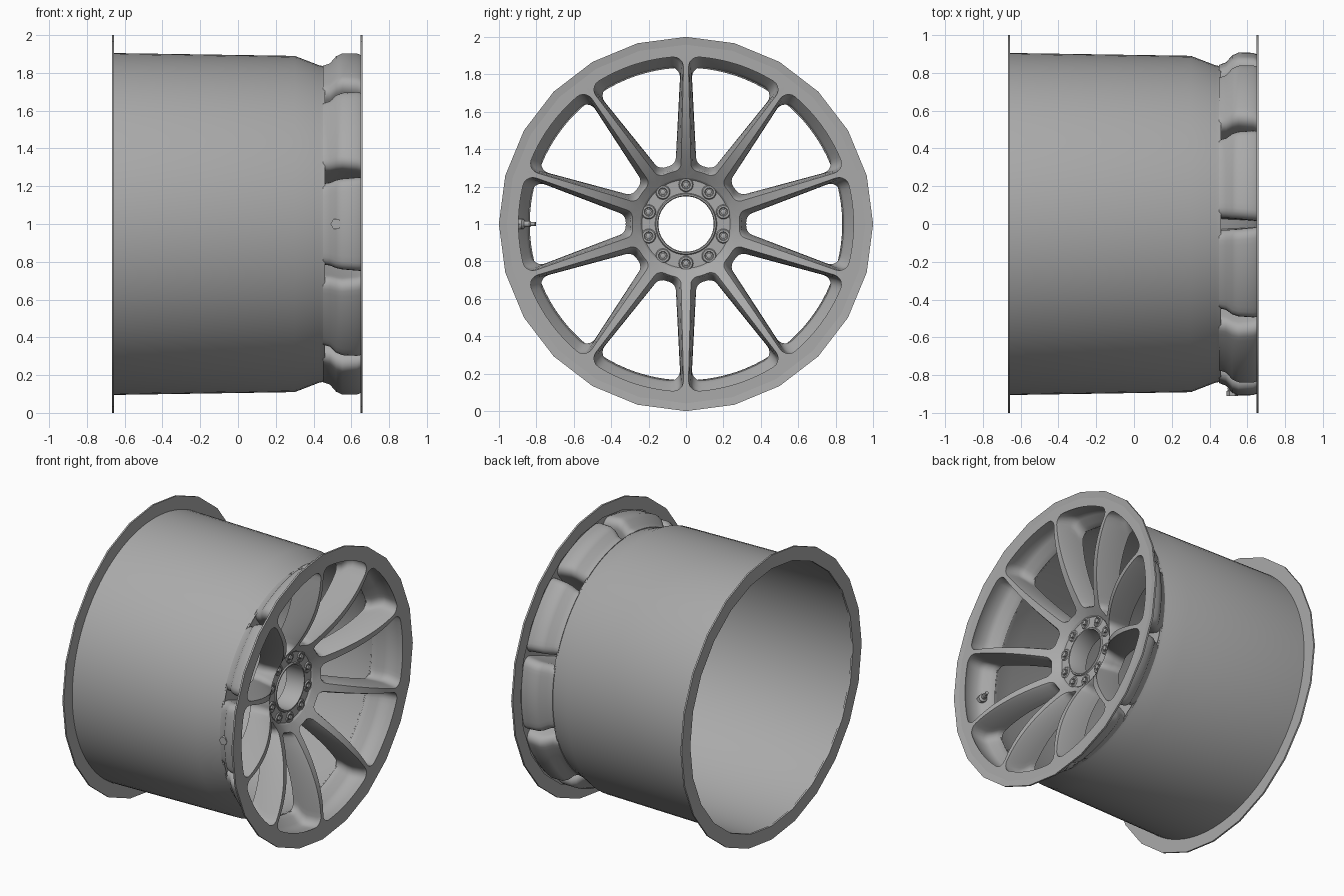
import bpy, bmesh
from math import sin, cos, pi, radians
from mathutils import Vector

if "Cube" in bpy.data.objects:
    bpy.data.objects.remove(bpy.data.objects["Cube"])

HALF = pi / 10          # half of one spoke sector
N_SPOKES = 10


def material(name, g):
    m = bpy.data.materials.new(name)
    m.diffuse_color = (g, g, g, 1)
    m.use_nodes = True
    m.node_tree.nodes["Principled BSDF"].inputs["Base Color"].default_value = m.diffuse_color
    return m


METAL = material("grey_metal", 0.4)


def pt(x, r, a):
    return Vector((x, r * cos(a), 1 + r * sin(a)))


def finish(bm, name, angle=35):
    bmesh.ops.remove_doubles(bm, verts=bm.verts, dist=0.0004)
    bmesh.ops.recalc_face_normals(bm, faces=bm.faces)
    me = bpy.data.meshes.new(name)
    bm.to_mesh(me)
    bm.free()
    me.materials.append(METAL)
    ob = bpy.data.objects.new(name, me)
    bpy.context.collection.objects.link(ob)
    bpy.ops.object.select_all(action='DESELECT')
    ob.select_set(True)
    bpy.context.view_layer.objects.active = ob
    bpy.ops.object.shade_smooth_by_angle(angle=radians(angle))
    return ob


def loft(bm, loops):
    rows = [[bm.verts.new(p) for p in lp] for lp in loops]
    n = len(rows[0])
    for a, b in zip(rows, rows[1:]):
        for i in range(n):
            j = (i + 1) % n
            bm.faces.new((a[i], a[j], b[j], b[i]))


def lathe(name, profile, seg):
    bm = bmesh.new()
    loft(bm, [[pt(x, r, pi / 2 + 2 * pi * i / seg) for i in range(seg)] for x, r in profile])
    return finish(bm, name)


# Concave face depth and spoke thickness by radius
def x_front(r):
    t = max(0.0, (0.86 - max(r, 0.24)) / 0.56)
    return 0.655 - 0.2 * t ** 2


def x_back(r):
    r = min(max(r, 0.25), 0.84)
    return x_front(r) - 0.15 - 0.055 * (r - 0.3) / 0.54


NF, NS, CAP_IN, CAP_OUT = 6, 14, (0, 0.5), (0.85, 0.7, 0.55, 0.4, 0.25, 0.12, 0)


def mirrored(half):
    return half + [(r, -a) for r, a in half[-2:0:-1]]


# Rounded window outline as (radius, angle); h is the spoke half width
def window(r0, r1, h_in, h_out, f_in, f_out):
    def vmax(r):
        h = h_in + (h_out - h_in) * (r - r0) / (r1 - r0)
        return r * HALF - h
    side = []
    for k in range(NF):
        a = k / (NF - 1) * pi / 2
        r = r0 + f_in * (1 - cos(a))
        side.append((r, vmax(r) - f_in * (1 - sin(a))))
    for k in range(1, NS):
        r = r0 + f_in + (r1 - f_out - r0 - f_in) * k / NS
        side.append((r, vmax(r)))
    for k in range(NF):
        a = k / (NF - 1) * pi / 2
        r = r1 - f_out * (1 - sin(a))
        side.append((r, vmax(r) - f_out * (1 - cos(a))))
    half = [(r0, f * side[0][1]) for f in CAP_IN] + side + [(r1, f * side[-1][1]) for f in CAP_OUT]
    return mirrored([(r, v / r) for r, v in half])


# Sector border with the same point order as the window outline
def border(like, r0, r1):
    lo, hi = min(r for r, a in like), max(r for r, a in like)
    half = [(r0, f * HALF) for f in CAP_IN]
    for r, a in like[len(CAP_IN):len(CAP_IN) + 2 * NF + NS - 1]:
        half.append((r0 + (r1 - r0) * (r - lo) / (hi - lo), HALF))
    return mirrored(half + [(r1, f * HALF) for f in CAP_OUT])


# Spoked face: front skin, pocket walls and back skin for each sector
front = window(0.287, 0.895, 0.027, 0.012, 0.035, 0.06)
sections = [
    (border(front, 0.245, 0.97), 0.0),
    (front, 0.0),
    (window(0.296, 0.906, 0.035, 0.017, 0.035, 0.06), 0.12),
    (window(0.306, 0.907, 0.046, 0.024, 0.035, 0.06), 0.5),
    (window(0.312, 0.892, 0.051, 0.026, 0.035, 0.06), 0.66),
    (window(0.317, 0.855, 0.054, 0.028, 0.035, 0.06), 0.82),
    (window(0.322, 0.842, 0.056, 0.029, 0.035, 0.06), 1.0),
    (border(front, 0.15, 0.836), 1.0),
]
bm = bmesh.new()
for s in range(N_SPOKES):
    loft(bm, [[pt(x_front(r) + (x_back(r) - x_front(r)) * d, r, a + 2 * HALF * s)
               for r, a in loop] for loop, d in sections])
finish(bm, "spoked_face", 40)

# Barrel, flanges and hub
lathe("barrel", [(-0.658, 0.905), (0.3, 0.89), (0.43, 0.84), (0.46, 0.835)], 96)
lathe("rear_flange", [(-0.656, 0.903), (-0.656, 1.0), (-0.667, 1.0), (-0.667, 0.905), (-0.656, 0.903)], 24)
lathe("front_flange", [(0.654, 0.95), (0.66, 1.0), (0.648, 1.0), (0.648, 0.912)], 24)
xh = x_front(0.245)
lathe("hub_pad", [(xh, 0.246), (xh - 0.012, 0.236), (xh - 0.012, 0.165), (xh - 0.004, 0.16),
                  (xh - 0.004, 0.152), (xh - 0.01, 0.148), (x_back(0.15), 0.15)], 60)


# Turned part: (radius, height) profile along a direction
def turned(bm, origin, direction, profile, seg):
    q = direction.to_track_quat('Z', 'Y')
    loft(bm, [[origin + q @ Vector((r * cos(2 * pi * i / seg), r * sin(2 * pi * i / seg), h))
               for i in range(seg)] for r, h in profile])


# Ten lug seats with bolts, in line with the spokes
bm = bmesh.new()
for s in range(N_SPOKES):
    c = pt(xh - 0.013, 0.21, HALF + 2 * HALF * s)
    turned(bm, c, Vector((1, 0, 0)), [(0.04, 0), (0.034, 0.008), (0.024, 0.008), (0.02, 0.002)], 16)
    turned(bm, c, Vector((1, 0, 0)), [(0.016, 0), (0.016, 0.014), (0.011, 0.017), (0.0, 0.017)], 6)
finish(bm, "lug_bolts")

# Valve stem in the left pocket, with a hex nut outside
bm = bmesh.new()
turned(bm, Vector((0.52, -0.909, 1)), Vector((0, 1, 0)),
       [(0, 0), (0.03, 0), (0.03, 0.025), (0.022, 0.03), (0, 0.03)], 6)
turned(bm, Vector((0.52, -0.885, 1)), Vector((0.35, 1, 0)).normalized(),
       [(0.028, 0), (0.028, 0.015), (0.016, 0.025), (0.016, 0.055), (0.011, 0.06), (0.011, 0.085), (0, 0.085)], 12)
finish(bm, "valve_stem")
